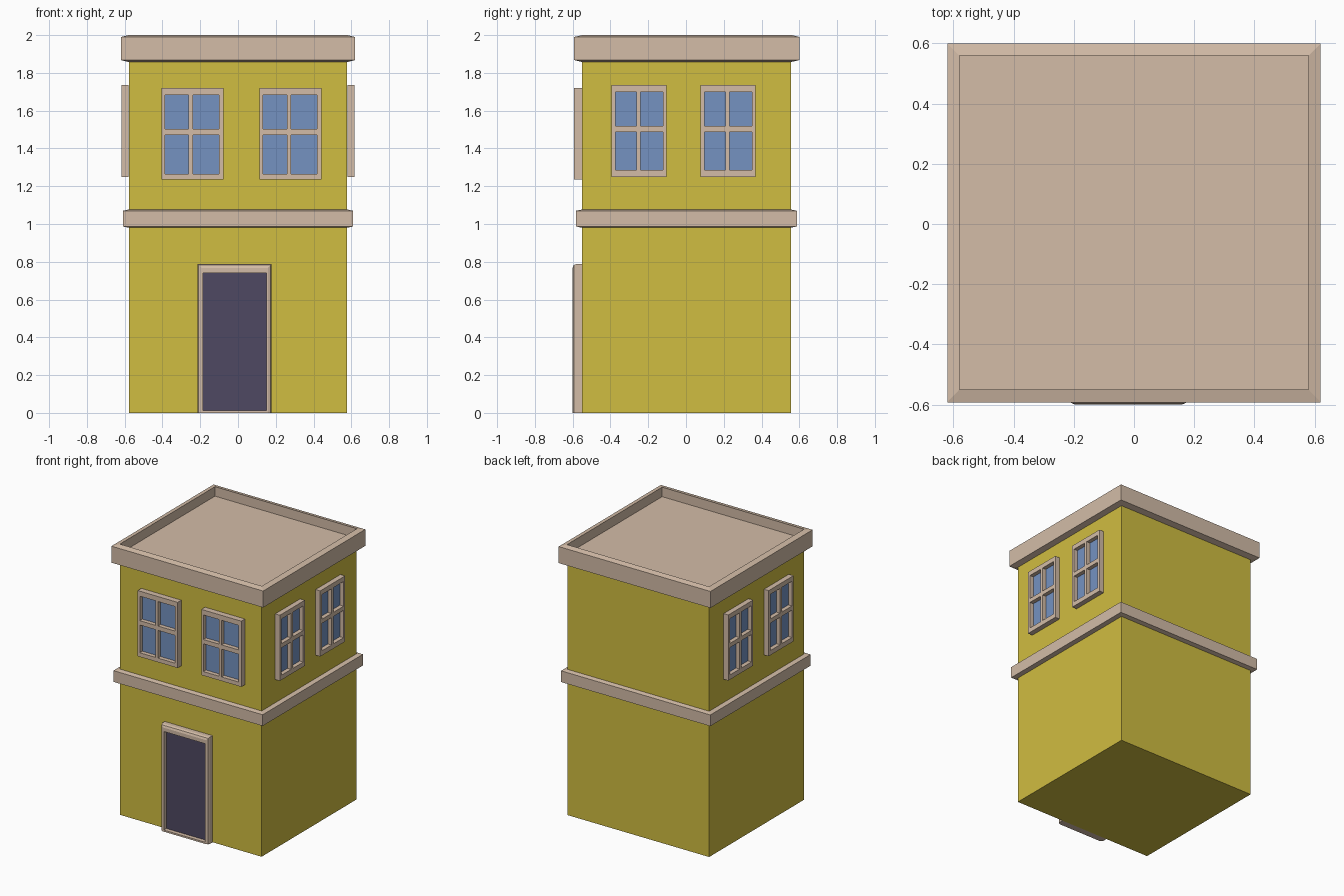
import bpy, bmesh

if "Cube" in bpy.data.objects:
    bpy.data.objects.remove(bpy.data.objects["Cube"])


def mat(name, rgb):
    m = bpy.data.materials.new(name)
    lin = [((c / 255 + 0.055) / 1.055) ** 2.4 for c in rgb]
    m.diffuse_color = (*lin, 1)
    m.use_nodes = True
    m.node_tree.nodes["Principled BSDF"].inputs["Base Color"].default_value = m.diffuse_color
    return m


YELLOW = mat("yellow wall", (208, 189, 65))
TAN = mat("tan trim", (211, 188, 167))
BLUE = mat("blue glass", (117, 146, 193))
DARK = mat("dark door", (78, 72, 98))


def finish(bm, name, material):
    bmesh.ops.recalc_face_normals(bm, faces=bm.faces[:])
    me = bpy.data.meshes.new(name)
    bm.to_mesh(me)
    bm.free()
    me.materials.append(material)
    ob = bpy.data.objects.new(name, me)
    bpy.context.collection.objects.link(ob)
    return ob


def loft(name, rings, material):
    """Stack rectangles (half_x, y_front, y_back, z) and cap both ends."""
    bm = bmesh.new()
    loops = [[bm.verts.new(p) for p in ((-x, a, z), (x, a, z), (x, b, z), (-x, b, z))]
             for x, a, b, z in rings]
    for lo, hi in zip(loops, loops[1:]):
        for i in range(4):
            j = (i + 1) % 4
            bm.faces.new((lo[i], lo[j], hi[j], hi[i]))
    bm.faces.new(loops[0][::-1])
    bm.faces.new(loops[-1])
    return finish(bm, name, material)


def front(u, v, d):
    return (u, -0.55 - d, v)


def right(u, v, d):
    return (0.58 + d, u, v)


def left(u, v, d):
    return (-0.58 - d, -u - 0.005, v)


def frame(name, us, vs, depth, place, glass, pane_depth, bevel=0):
    """Grid of bars with openings in odd cells, and a thin plate in each opening."""
    bm = bmesh.new()
    pane = bmesh.new()
    grid = [[bm.verts.new((u, v, 0)) for v in vs] for u in us]
    for i in range(len(us) - 1):
        for j in range(len(vs) - 1):
            if i % 2 and j % 2:
                res = bmesh.ops.create_cube(pane, size=1)
                for p in res["verts"]:
                    p.co = place(us[i] if p.co.x < 0 else us[i + 1],
                                 vs[j] if p.co.y < 0 else vs[j + 1],
                                 pane_depth - (0.008 if p.co.z < 0 else 0))
            else:
                bm.faces.new((grid[i][j], grid[i + 1][j], grid[i + 1][j + 1], grid[i][j + 1]))
    ext = bmesh.ops.extrude_face_region(bm, geom=bm.faces[:], use_keep_orig=True)
    for e in ext["geom"]:
        if isinstance(e, bmesh.types.BMVert):
            e.co.z = depth
    bmesh.ops.recalc_face_normals(bm, faces=bm.faces[:])
    if bevel:
        def outer(e):
            a, b = (w.co for w in e.verts)
            on = lambda k, t: abs(a[k] - t) < 1e-5 and abs(b[k] - t) < 1e-5
            return on(2, depth) and (on(0, us[0]) or on(0, us[-1]) or on(1, vs[-1]))
        bmesh.ops.bevel(bm, geom=[e for e in bm.edges if outer(e)], offset=bevel,
                        segments=2, profile=0.5, affect='EDGES')
    for p in bm.verts:
        p.co = place(*p.co)
    finish(bm, name + "_frame", TAN)
    finish(pane, name + "_panel", glass)


# Walls, storey band and roof with sunken top
loft("walls", [(0.578, -0.55, 0.555, 0), (0.578, -0.55, 0.555, 1.88)], YELLOW)
loft("storey_band", [(0.577, -0.549, 0.554, 0.98), (0.61, -0.583, 0.587, 0.987),
                     (0.61, -0.583, 0.587, 1.07), (0.577, -0.549, 0.554, 1.077)], TAN)
loft("roof", [(0.577, -0.549, 0.554, 1.857), (0.62, -0.592, 0.6, 1.868),
              (0.62, -0.592, 0.6, 1.99), (0.58, -0.55, 0.56, 2.0),
              (0.58, -0.55, 0.56, 1.93)], TAN)

# Front windows
FRONT_U = [0, 0.018, 0.144, 0.166, 0.304, 0.327]
FRONT_V = [1.235, 1.265, 1.47, 1.502, 1.683, 1.72]
for k, u0 in enumerate((-0.405, 0.115)):
    frame(f"front_window_{k + 1}", [u0 + u for u in FRONT_U], FRONT_V, 0.043, front, BLUE, 0.012)

# Side windows, the left pair turned round from the right pair
SIDE_U = [0, 0.02, 0.132, 0.154, 0.272, 0.291]
SIDE_V = [1.25, 1.285, 1.487, 1.518, 1.70, 1.735]
for side, place in (("right", right), ("left", left)):
    for k, u0 in enumerate((-0.394, 0.077)):
        frame(f"{side}_window_{k + 1}", [u0 + u for u in SIDE_U], SIDE_V, 0.038, place, BLUE, 0.008)

# Door with rounded surround
frame("door", [-0.214, -0.186, 0.15, 0.178], [0, 0.012, 0.74, 0.788], 0.05, front,
      DARK, 0.02, bevel=0.02)
